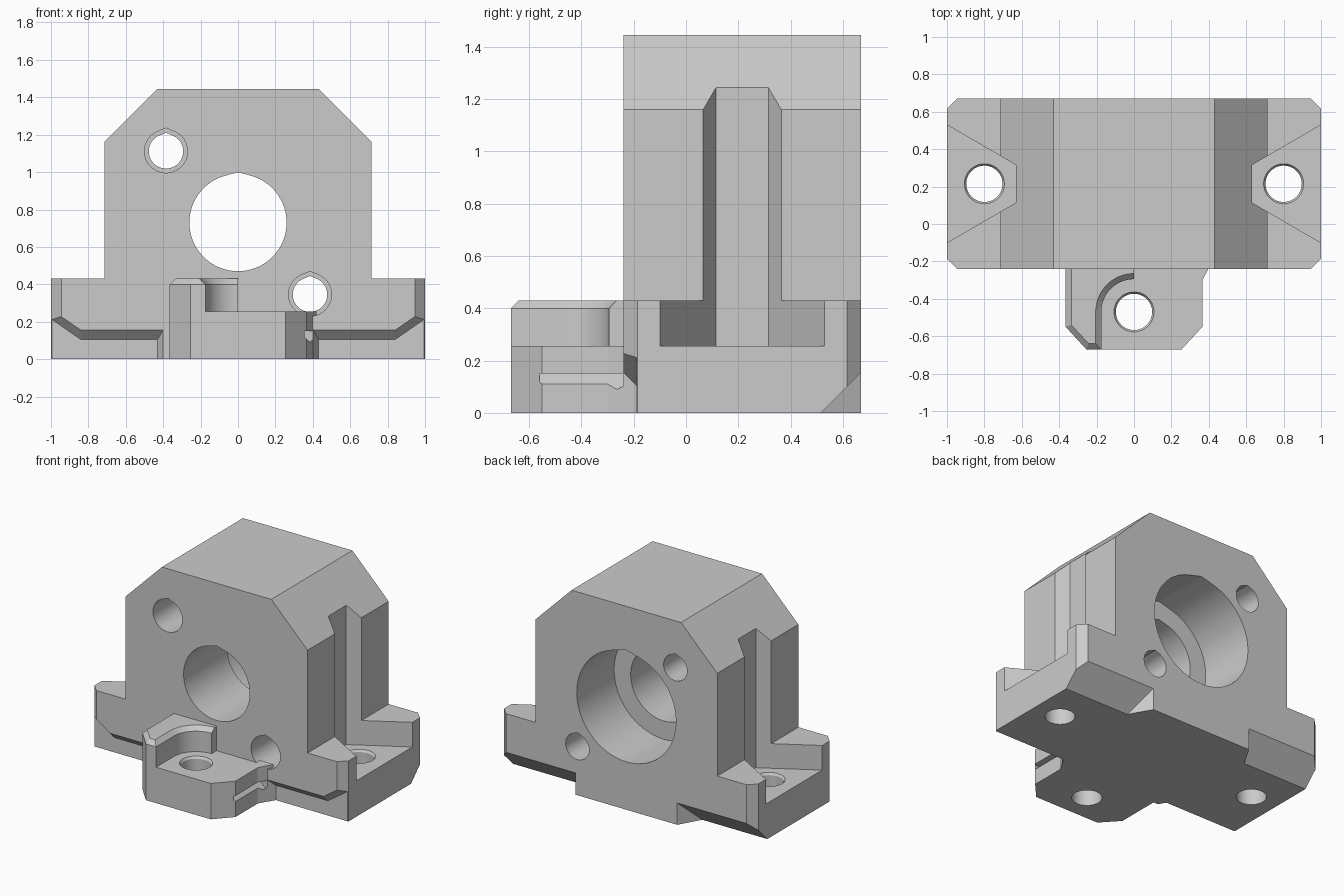
import bpy, bmesh, math

if "Cube" in bpy.data.objects:
    bpy.data.objects.remove(bpy.data.objects["Cube"], do_unlink=True)

grey = bpy.data.materials.new("light_grey")
grey.use_nodes = True
GREY = (0.6, 0.6, 0.6, 1)
grey.diffuse_color = GREY
grey.node_tree.nodes["Principled BSDF"].inputs["Base Color"].default_value = GREY


def loft(name, rings):
    """Closed solid skinned through rings of equal point count."""
    bm = bmesh.new()
    loops = [[bm.verts.new(p) for p in ring] for ring in rings]
    n = len(loops[0])
    for a, b in zip(loops, loops[1:]):
        for i in range(n):
            j = (i + 1) % n
            bm.faces.new((a[i], a[j], b[j], b[i]))
    bm.faces.new(loops[0])
    bm.faces.new(loops[-1])
    bmesh.ops.recalc_face_normals(bm, faces=bm.faces)
    mesh = bpy.data.meshes.new(name)
    bm.to_mesh(mesh)
    bm.free()
    mesh.materials.append(grey)
    obj = bpy.data.objects.new(name, mesh)
    bpy.context.collection.objects.link(obj)
    return obj


def prism_z(name, outline, z0, z1):
    return loft(name, [[(x, y, z) for x, y in outline] for z in (z0, z1)])


def circle(r, steps=64):
    return [(r * math.cos(2 * math.pi * i / steps), r * math.sin(2 * math.pi * i / steps))
            for i in range(steps)]


def teardrop(r, peak):
    """Circle whose top is closed by two tangents meeting at r * peak."""
    half = math.acos(1 / peak)
    steps = 64
    pts = [(0, r * peak)]
    for i in range(steps + 1):
        a = math.pi / 2 + half + (2 * math.pi - 2 * half) * i / steps
        pts.append((r * math.cos(a), r * math.sin(a)))
    return pts


def bore_y(cx, cz, peak, steps):
    """Horizontal stepped bore; steps are (y, radius)."""
    return loft("bore_cutter", [[(cx + x, y, cz + z) for x, z in teardrop(r, peak)]
                                for y, r in steps])


def bolt_hole(cx, cy):
    """Vertical hole with a small chamfered rim at the seat height."""
    steps = ((-0.1, 0.097), (SEAT - 0.015, 0.097), (SEAT, 0.107), (SEAT + 0.02, 0.12))
    return loft("hole_cutter", [[(cx + x, cy + y, z) for x, y in circle(r)] for z, r in steps])


def cut(obj, cutters):
    for c in cutters:
        c.hide_render = True
        m = obj.modifiers.new("cut", "BOOLEAN")
        m.operation = "DIFFERENCE"
        m.solver = "EXACT"
        m.object = c
        bpy.context.view_layer.objects.active = obj
        bpy.ops.object.modifier_apply(modifier=m.name)
        bpy.data.objects.remove(c, do_unlink=True)


FRONT, BACK, SEAT = -0.24, 0.67, 0.255

# Main housing: flanged base with a chamfered tower
half = [(1, 0), (1, 0.43), (0.715, 0.43), (0.715, 1.16), (0.43, 1.445)]
profile = half + [(-x, z) for x, z in reversed(half)]
housing = loft("bearing_housing", [[(x, y, z) for x, z in profile] for y in (FRONT, BACK)])

cutters = []
for s in (-1, 1):
    # Vertical corner chamfers
    for y, d in ((FRONT, 1), (BACK, -1)):
        tri = [(s * 0.895, y - d * 0.05), (s * 1.05, y - d * 0.05), (s * 1.05, y + d * 0.105)]
        cutters.append(prism_z("corner_cutter", tri, -0.1, 0.6))
    # Tapered screw access slot
    slot = [(s * 0.63, 0.115), (s * 0.63, 0.315), (s * 1.1, 0.588), (s * 1.1, -0.158)]
    cutters.append(prism_z("slot_cutter", slot, SEAT, 2))
    # Front undercut, rising towards the corner
    rings = []
    for y, inner, lift in ((-0.19, 0.43, 0), (-0.3, 0.366, 0.11)):
        sec = [(inner, -0.1), (1.05, -0.1), (1.05, 0.25 + lift),
               (0.84, 0.105 + lift), (inner, 0.105 + lift)]
        rings.append([(s * x, y, z) for x, z in sec])
    cutters.append(loft("undercut_cutter", rings))
    # Rear bottom chamfer with slanted inner end
    tri = [(0.465, -0.05), (0.72, -0.05), (0.72, 0.205)]
    cutters.append(loft("rear_chamfer_cutter", [
        [(s * (0.4 + (BACK - y) * 0.577), y, z) for y, z in tri],
        [(s * 1.05, y, z) for y, z in tri]]))
    cutters.append(bolt_hole(s * 0.8, 0.215))
    # Diagonal through holes, wider at the front
    cutters.append(bore_y(s * 0.385, 0.728 - s * 0.383, 1.08,
                          ((-0.4, 0.115), (0.2, 0.115), (0.2, 0.092), (0.8, 0.092))))
# Main bore with rear bearing seat
cutters.append(bore_y(0, 0.73, 1.035, ((-0.4, 0.26), (0.25, 0.26), (0.25, 0.39), (0.8, 0.39))))
cut(housing, cutters)

# Front mounting tab with chamfered top edge
low = [(-0.365, -0.2), (-0.365, -0.55), (-0.255, -0.67), (0.255, -0.67),
       (0.365, -0.55), (0.365, -0.3), (0.42, -0.2)]
top = [(-0.335, -0.2), (-0.335, -0.54), (-0.242, -0.64), (0.242, -0.64),
       (0.335, -0.54), (0.335, -0.3), (0.39, -0.2)]
tab = loft("front_tab", [[(x, y, z) for x, y in o]
                         for o, z in ((low, 0), (low, 0.4), (top, 0.43))])


def recess(d):
    """Screw head recess outline, grown by d on its curved wall."""
    r = 0.175 + d
    arc = [(-r * math.cos(a), -0.47 + r * math.sin(a))
           for a in (math.pi / 2 * i / 20 for i in range(21))]
    return [(-r, -0.8)] + arc + [(0, -0.1), (0.6, -0.1), (0.6, -0.8)]


recess_cutter = loft("recess_cutter", [
    [(x, y, z) for x, y in recess(d)]
    for z, d in ((SEAT, 0), (0.4, 0), (0.43, 0.03), (0.46, 0.06))])


def tab_front(x):
    return min(-0.67 + max(0, x - 0.255) * 1.09, -0.4)


# Tool clearance groove below the lower hole, flared at the tab edge
rings = []
for offset, r in ((-0.1, 0.335), (0, 0.235), (0.03, 0.205), (None, 0.205)):
    rings.append([(0.385 + x, -0.15 if offset is None else tab_front(0.385 + x) + offset,
                   0.345 + z) for x, z in circle(r)])
groove_cutter = loft("groove_cutter", rings)
edge = [(0.325, 0.15), (0.385, 0.09), (0.45, 0.15)]
edge_cutter = loft("edge_cutter", [[(x, y, z) for x, z in edge] for y in (-0.56, FRONT)])
cut(tab, [recess_cutter, groove_cutter, edge_cutter, bolt_hole(0, -0.47)])

# Smooth bores, sharp machined edges
for obj in (housing, tab):
    obj.data.shade_smooth()
    obj.data.set_sharp_from_angle(angle=math.radians(14))
